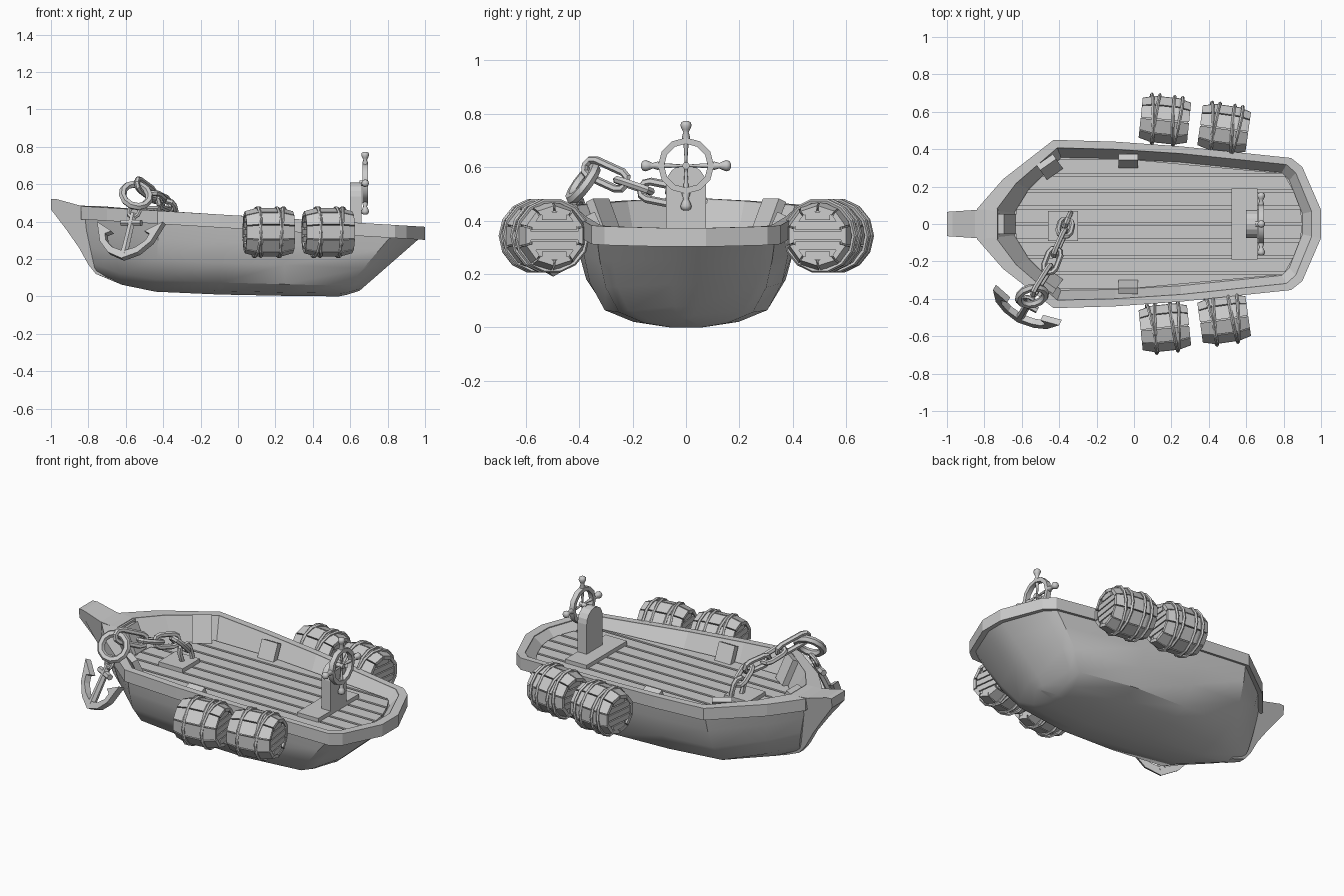
import bpy, bmesh
from math import sin, cos, pi, radians
from mathutils import Vector as V, Matrix as M

if "Cube" in bpy.data.objects:
    bpy.data.objects.remove(bpy.data.objects["Cube"])

def loft(bm, rings, wrap=False, caps=True):
    """Skin a list of closed rings of points."""
    rows = [[bm.verts.new(p) for p in r] for r in rings]
    n = len(rows[0])
    for i in range(len(rows) if wrap else len(rows) - 1):
        a, b = rows[i], rows[(i + 1) % len(rows)]
        for j in range(n):
            k = (j + 1) % n
            bm.faces.new((a[j], a[k], b[k], b[j]))
    if caps and not wrap:
        bm.faces.new(rows[0][::-1])
        bm.faces.new(rows[-1])

def sweep(bm, path, rad, sides=6, up=(0, 0, 1), wrap=False):
    """Round tube on a planar path; rad is one radius or one per point."""
    path, up, n, rings = [V(p) for p in path], V(up).normalized(), len(path), []
    for i, p in enumerate(path):
        a = path[(i - 1) % n] if wrap else path[max(i - 1, 0)]
        b = path[(i + 1) % n] if wrap else path[min(i + 1, n - 1)]
        side = (b - a).cross(up).normalized()
        r = rad[i] if isinstance(rad, (list, tuple)) else rad
        rings.append([p + (side * cos(2 * pi * k / sides) + up * sin(2 * pi * k / sides)) * r
                      for k in range(sides)])
    loft(bm, rings, wrap)

def prism(bm, pts, off):
    loft(bm, [[V(p) - V(off) for p in pts], [V(p) + V(off) for p in pts]])

def box(bm, c, s, rot=M()):
    x, y, z = (d / 2 for d in s)
    q = [V((-x, -y, 0)), V((x, -y, 0)), V((x, y, 0)), V((-x, y, 0))]
    loft(bm, [[V(c) + rot @ (p + V((0, 0, h))) for p in q] for h in (-z, z)])

def circle(c, r, n, normal):
    q = V(normal).to_track_quat('Z', 'Y')
    return [V(c) + q @ V((r * cos(2 * pi * i / n), r * sin(2 * pi * i / n), 0)) for i in range(n)]

def finish(name, bm, smooth=None):
    bmesh.ops.remove_doubles(bm, verts=bm.verts, dist=1e-5)
    bmesh.ops.recalc_face_normals(bm, faces=bm.faces)
    me = bpy.data.meshes.new(name)
    bm.to_mesh(me)
    bm.free()
    ob = bpy.data.objects.new(name, me)
    bpy.context.collection.objects.link(ob)
    if smooth:
        bpy.ops.object.select_all(action='DESELECT')
        ob.select_set(True)
        bpy.context.view_layer.objects.active = ob
        bpy.ops.object.shade_smooth_by_angle(angle=radians(smooth))
    return ob

# Half plan of the boat: rim outer x,y / floor x,y / keel x,z / section sharpness
PLAN = [(-.84, .08, -.64, .06, -.76, .12, 1.8), (-.70, .24, -.56, .19, -.62, .062, 1.8),
        (-.43, .45, -.39, .355, -.44, .025, 1.6), (-.1, .44, -.1, .35, -.1, .01, 1.25),
        (.25, .415, .25, .33, .25, .003, 1), (.84, .353, .79, .275, .54, 0, 1.1),
        (.90, .305, .83, .235, .58, .008, 1.1), (1.0, .075, .90, .055, .65, .03, 1.1)]
DECK = .335
rim_z = lambda x: .432 - .06 * x

def ring(fn):
    half = [V(fn(p)) for p in PLAN]
    return half + [V((p.x, -p.y, p.z)) for p in reversed(half)]

# Hull skin
def hull_row(f, g):
    def point(p):
        x, y = p[0] * .985, p[1] - .02
        zt = rim_z(x) - .05
        return (p[4] + (x - p[4]) * g, y * f ** p[6], p[5] + (zt - p[5]) * g)
    return ring(point)
bm = bmesh.new()
loft(bm, [hull_row(*r) for r in ((1, 1), (.97, .75), (.91, .45), (.77, .17), (.5, .05), (.2, 0), (0, 0))],
     caps=False)
finish("hull", bm, 35)

# Rim around the gunwale
bm = bmesh.new()
outer = lambda h: ring(lambda p: (p[0], p[1], rim_z(p[0]) - h))
inner = lambda h: ring(lambda p: (p[0] + (p[2] - p[0]) * .5, p[1] + (p[3] - p[1]) * .45, rim_z(p[0]) - h))
loft(bm, [outer(0), inner(0), inner(.06), outer(.07)], wrap=True)
finish("rim", bm)

# Inner walls and deck floor
bm = bmesh.new()
floor = ring(lambda p: (p[2], p[3], DECK - .015))
loft(bm, [inner(.005), floor], caps=False)
bm.faces.new([bm.verts.new(p) for p in floor])
finish("inner_walls", bm)

# Deck planks cut to the floor outline
def span(y):
    half, xs = floor[:len(PLAN)], []
    for a, b in zip(half, half[1:]):
        if min(a.y, b.y) <= y <= max(a.y, b.y):
            xs.append(a.x + (b.x - a.x) * (y - a.y) / (b.y - a.y))
    return (min(xs) if y > half[0].y else half[0].x), (max(xs) if y > half[-1].y else half[-1].x)
bm = bmesh.new()
for i in range(8):
    y0, y1 = -.352 + .088 * i + .007, -.264 + .088 * i - .007
    (a0, b0), (a1, b1) = span(abs(y0)), span(abs(y1))
    prism(bm, [(a0, y0, DECK - .01), (b0, y0, DECK - .01), (b1, y1, DECK - .01), (a1, y1, DECK - .01)],
          (0, 0, .012))
finish("deck_planks", bm)

# Prow: stem profile narrowing downwards
bm = bmesh.new()
stem = [(-1, .52, .065), (-.97, .52, .067), (-.85, .487, .075), (-.73, .478, .08), (-.70, .3, .06),
        (-.66, .08, .03), (-.76, .12, .022), (-.80, .17, .022), (-.85, .26, .022), (-.92, .36, .035),
        (-1, .465, .058)]
loft(bm, [[(x, s * w, z) for x, z, w in stem] for s in (-1, 1)])
finish("prow", bm)

# Leaning knees between deck and walls
bm = bmesh.new()
for x, y, ang in ((-.03, .335, 0), (-.03, -.335, 180), (-.45, .305, 35), (-.45, -.305, 145), (-.68, 0, 90)):
    rot = M.Rotation(radians(ang), 4, 'Z') @ M.Rotation(radians(-24), 4, 'X')
    big = .03 if x < -.1 else 0
    box(bm, (x, y, .375 + big), (.105, .035, .11 + big * 1.5), rot)
finish("wall_knees", bm)

# Helm: base plate, arched post, wheel
bm = bmesh.new()
box(bm, (.59, 0, DECK + .01), (.14, .38, .03))
arch = [(.63, .075 * cos(pi * i / 8), .535 + .075 * sin(pi * i / 8)) for i in range(9)]
prism(bm, [(.63, .075, DECK)] + arch + [(.63, -.075, DECK)], (.03, 0, 0))
finish("helm_post", bm)
HUB = V((.68, 0, .605))
bm = bmesh.new()
loft(bm, [circle(HUB + V((dx, 0, 0)), r, 12, (1, 0, 0))
          for r, dx in ((.105, -.014), (.105, .014), (.082, .014), (.082, -.014))], wrap=True)
sweep(bm, [HUB - V((.03, 0, 0)), HUB + V((.015, 0, 0))], .014, 8)
for i in range(4):
    d = V((0, cos(i * pi / 2), sin(i * pi / 2)))
    sweep(bm, [HUB + d * t for t in (0, .09, .105, .125, .135, .15, .162, .168)],
          [.004, .010, .016, .010, .015, .021, .018, .008], 8, (1, 0, 0))
finish("steering_wheel", bm, 50)

# Barrel: gapped staves over a core, plank ends, hoops and ropes
def barrel(name, loc, ang):
    bm = bmesh.new()
    loft(bm, [circle((x, 0, 0), .1, 10, (1, 0, 0)) for x in (-.115, .115)])
    for i in range(10):
        a = 2 * pi * i / 10
        loft(bm, [[(x, rr * cos(a + d), rr * sin(a + d)) for rr, d in
                   ((r, -.29), (r, .29), (r - .02, .28), (r - .02, -.28))]
                  for x, r in ((-.13, .112), (-.065, .13), (.065, .13), (.13, .112))])
    for s in (-1, 1):
        for k in range(5):
            z = (k - 2) * .037
            box(bm, (s * .119, 0, z), (.012, 2 * (.0095 - (abs(z) + .012) ** 2) ** .5, .031))
        for x, tilt in ((.048, .06), (.07, -.1)):
            n = V((1, tilt * s, tilt * .6))
            sweep(bm, circle((s * x, 0, 0), .132, 14, n), .009, 5, n, True)
    bm.transform(M.Translation(loc) @ M.Rotation(ang, 4, 'Z'))
    finish(name, bm)
for s, side in ((-1, "front"), (1, "back")):
    barrel("barrel_fore_" + side, (.165, s * .555, .343), -s * radians(6))
    barrel("barrel_aft_" + side, (.482, s * .510, .343), -s * radians(8))

# Chain from its deck plate to the anchor ring
bm = bmesh.new()
box(bm, (-.38, -.01, DECK + .01), (.16, .16, .03))
finish("chain_plate", bm)
CHAIN = [V(p) for p in ((-.35, .03, .35), (-.36, .01, .43), (-.375, -.05, .495), (-.42, -.15, .515),
                        (-.455, -.24, .545), (-.53, -.36, .60))]
bm = bmesh.new()
for i, (a, b) in enumerate(zip(CHAIN, CHAIN[1:])):
    t = (b - a).normalized()
    w = t.cross(V((.9, -.4, .2))).normalized()
    if i % 2:
        w = t.cross(w)
    half = (b - a).length / 2 - .012
    pts = []
    for k in range(10):
        q = -pi / 2 + pi * (k % 5) / 4 + (pi if k > 4 else 0)
        pts.append((a + b) / 2 + t * (cos(q) * .034 + (half if k < 5 else -half)) + w * sin(q) * .034)
    sweep(bm, pts, .015, 6, t.cross(w), True)
finish("chain_links", bm, 35)

# Anchor with its large ring, hung over the bow quarter
CROWN, U, W = V((-.61, -.50, .225)), V((.88, -.47, .0)).normalized(), V((.06, .1, .25)).normalized()
N = U.cross(W).normalized()
at = lambda a, b: CROWN + U * a + W * b
bm = bmesh.new()
arm = [(0, -.03), (.09, .005), (.155, .07), (.2, .185), (.1, .13), (.135, .115), (.12, .075), (.07, .035), (0, .012)]
fluke = arm + [(-a, b) for a, b in arm[-2:0:-1]]
prism(bm, [at(*p) for p in fluke], N * .018)
sweep(bm, [at(0, 0), at(0, .24)], [.022, .018], 6, N)
sweep(bm, [at(-.06, .185), at(.06, .185)], .018, 6, N)
sweep(bm, circle(at(0, .25), .032, 10, N), .012, 6, N, True)
finish("anchor", bm)
bm = bmesh.new()
nr = V((.2, -.8, .6))
sweep(bm, circle((-.545, -.385, .54), .074, 12, nr), .021, 6, nr, True)
finish("anchor_ring", bm, 35)
